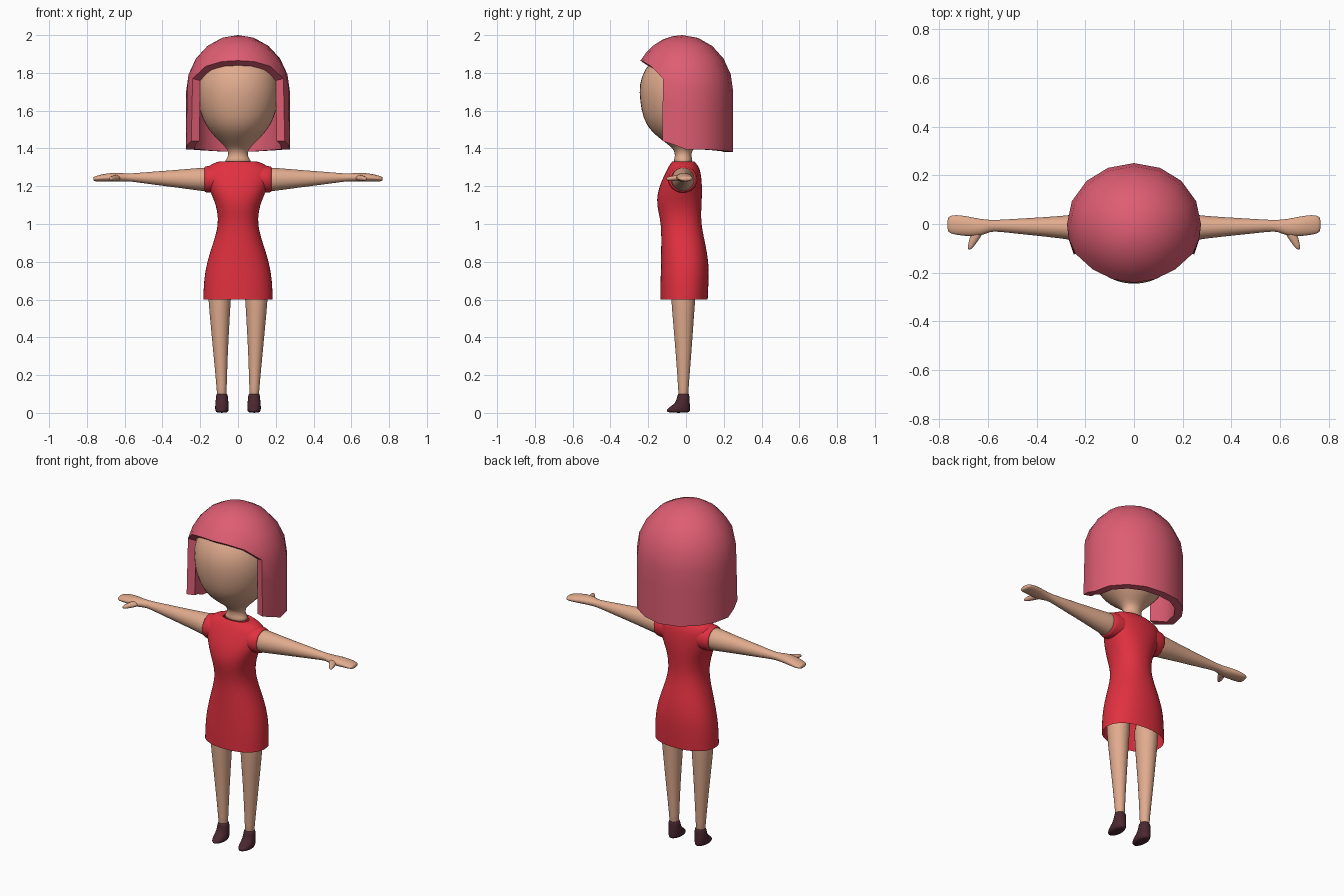
import bpy, bmesh, math

if "Cube" in bpy.data.objects:
    bpy.data.objects.remove(bpy.data.objects["Cube"])


def material(name, rgb):
    m = bpy.data.materials.new(name)
    m.diffuse_color = (*rgb, 1)
    m.use_nodes = True
    m.node_tree.nodes["Principled BSDF"].inputs["Base Color"].default_value = m.diffuse_color
    return m


SKIN = material("skin", (0.75, 0.41, 0.27))
RED = material("red_cloth", (0.75, 0.03, 0.05))
PINK = material("pink_hair", (0.73, 0.11, 0.17))
DARK = material("dark_leather", (0.07, 0.02, 0.03))


def finish(name, bm, mat):
    bmesh.ops.recalc_face_normals(bm, faces=bm.faces)
    me = bpy.data.meshes.new(name)
    bm.to_mesh(me)
    bm.free()
    me.polygons.foreach_set("use_smooth", [True] * len(me.polygons))
    me.materials.append(mat)
    ob = bpy.data.objects.new(name, me)
    bpy.context.collection.objects.link(ob)
    return ob


def loft(name, rings, mat, axis="z", n=20, power=2.0, caps=True, mirror=False):
    """Skin oval rings (position along axis, centre a, centre b, radius a, radius b)."""
    bm = bmesh.new()
    loops = []
    for t, ca, cb, ra, rb in rings:
        loop = []
        for i in range(n):
            ang = 2 * math.pi * i / n
            c, s = math.cos(ang), math.sin(ang)
            a = ca + ra * math.copysign(abs(c) ** (2 / power), c)
            b = cb + rb * math.copysign(abs(s) ** (2 / power), s)
            co = {"z": (a, b, t), "x": (t, a, b), "y": (a, t, b)}[axis]
            loop.append(bm.verts.new(co))
        loops.append(loop)
    for l0, l1 in zip(loops, loops[1:]):
        for i in range(n):
            j = (i + 1) % n
            bm.faces.new((l0[i], l0[j], l1[j], l1[i]))
    if caps:
        bm.faces.new(loops[0])
        bm.faces.new(loops[-1])
    ob = finish(name, bm, mat)
    if mirror:
        ob.modifiers.new("mirror", "MIRROR").use_mirror_merge = False
    ob.modifiers.new("smooth", "SUBSURF").levels = 1
    ob.modifiers["smooth"].render_levels = 1
    return ob


# Head and neck
head = [(1.32, -.015, .088, .056), (1.345, -.015, .056, .046), (1.375, -.015, .05, .043),
        (1.40, -.015, .06, .055), (1.425, -.01, .087, .092), (1.46, -.01, .122, .14),
        (1.50, -.02, .158, .175), (1.56, -.03, .194, .2), (1.65, -.035, .218, .212),
        (1.74, -.035, .222, .217), (1.82, -.03, .202, .192), (1.88, -.02, .165, .15),
        (1.93, -.02, .10, .09), (1.95, -.02, .03, .03)]
loft("head_and_neck", [(z, 0, y, rx, ry) for z, y, rx, ry in head], SKIN)

# Dress: height, half width, front y, back y; open at hem and neckline
dress = [(.60, .185, -.136, .116), (.70, .183, -.136, .121), (.80, .166, -.133, .122),
         (.90, .132, -.132, .102), (.97, .111, -.132, .087), (1.03, .105, -.138, .08),
         (1.10, .117, -.156, .083), (1.16, .143, -.153, .086), (1.22, .168, -.134, .085),
         (1.27, .175, -.110, .079), (1.30, .168, -.095, .07), (1.323, .13, -.08, .053),
         (1.336, .086, -.07, .04), (1.325, .076, -.062, .032)]
loft("dress", [(z, 0, (f + b) / 2, w, (b - f) / 2) for z, w, f, b in dress], RED,
     n=24, power=2.2, caps=False)

# Sleeve openings
loft("sleeve", [(.11, -.017, 1.237, .08, .073), (.15, -.017, 1.237, .078, .073),
                (.178, -.017, 1.236, .07, .069), (.176, -.017, 1.236, .062, .062)],
     RED, axis="x", caps=False, mirror=True)

# Arms with mitten hands
loft("arm", [(.13, -.016, 1.236, .066, .066), (.18, -.016, 1.236, .063, .065),
             (.30, -.013, 1.239, .046, .05), (.45, -.010, 1.243, .034, .035),
             (.56, -.007, 1.246, .024, .022), (.59, -.007, 1.247, .024, .021),
             (.63, -.015, 1.247, .036, .024), (.68, -.010, 1.247, .042, .024),
             (.73, -.003, 1.243, .042, .018), (.757, -.002, 1.239, .037, .014),
             (.766, -.002, 1.239, .024, .009)], SKIN, axis="x", n=16, mirror=True)
loft("thumb", [(-.02, .636, 1.245, .028, .018), (-.055, .652, 1.243, .023, .015),
               (-.09, .669, 1.240, .014, .012), (-.106, .675, 1.239, .007, .007)],
     SKIN, axis="y", n=12, mirror=True)

# Legs
loft("leg", [(.06, .086, -.014, .025, .026), (.12, .086, -.014, .026, .027),
             (.30, .092, -.013, .038, .041), (.45, .095, -.014, .049, .053),
             (.60, .098, -.015, .061, .065), (.76, .096, -.012, .07, .075)],
     SKIN, n=16, mirror=True)

# Shoes
loft("shoe", [(0, .085, -.04, .030, .058), (.012, .085, -.042, .036, .066),
              (.028, .085, -.035, .037, .058), (.045, .085, -.022, .036, .043),
              (.065, .085, -.016, .034, .036), (.10, .085, -.013, .031, .031),
              (.102, .085, -.013, .026, .026)], DARK, n=16, mirror=True)

# Bobbed hair: (angle from the front, dome edge height, bottom height or None for the fringe)
half = [(0, 1.865, None), (22, 1.86, None), (44, 1.835, None), (64, 1.77, 1.44),
        (77, 1.73, 1.42), (90, 1.70, 1.395), (112, 1.70, 1.395), (135, 1.70, 1.39),
        (157, 1.70, 1.385), (180, 1.70, 1.38)]
columns = half + [(-a, e, b) for a, e, b in reversed(half[1:-1])]
CENTRE, HEIGHT, ROWS, DROP = 1.70, 0.30, 5, 3
bm = bmesh.new()
crown = bm.verts.new((0, -.02, 2.0))
strips = []
for a, edge, bottom in columns:
    s, c = math.sin(math.radians(a)), math.cos(math.radians(a))
    depth = .285 if c > 0 else .25
    phi_end = math.acos((edge - CENTRE) / HEIGHT)
    pts = []
    for k in range(1, ROWS + 1):
        phi = phi_end * k / ROWS
        pts.append((math.sin(phi), CENTRE + HEIGHT * math.cos(phi)))
    if bottom:
        r0 = pts[-1][0]
        for k in range(1, DROP + 1):
            t = k / DROP
            pts.append((r0 + (1 - r0) * t, edge + (bottom - edge) * t))
    strips.append([bm.verts.new((.275 * r * s, -depth * r * c - .02 * (1 - r), z))
                   for r, z in pts])
for i, s0 in enumerate(strips):
    s1 = strips[(i + 1) % len(strips)]
    bm.faces.new((crown, s0[0], s1[0]))
    for k in range(min(len(s0), len(s1)) - 1):
        bm.faces.new((s0[k], s0[k + 1], s1[k + 1], s1[k]))
hair = finish("hair", bm, PINK)
if hair.data.polygons[0].normal.z < 0:
    hair.data.flip_normals()
shell = hair.modifiers.new("thickness", "SOLIDIFY")
shell.thickness = .045
shell.offset = -1
bpy.context.view_layer.objects.active = hair
hair.select_set(True)
bpy.ops.object.modifier_apply(modifier="thickness")
bpy.ops.object.shade_smooth_by_angle(angle=math.radians(40))
